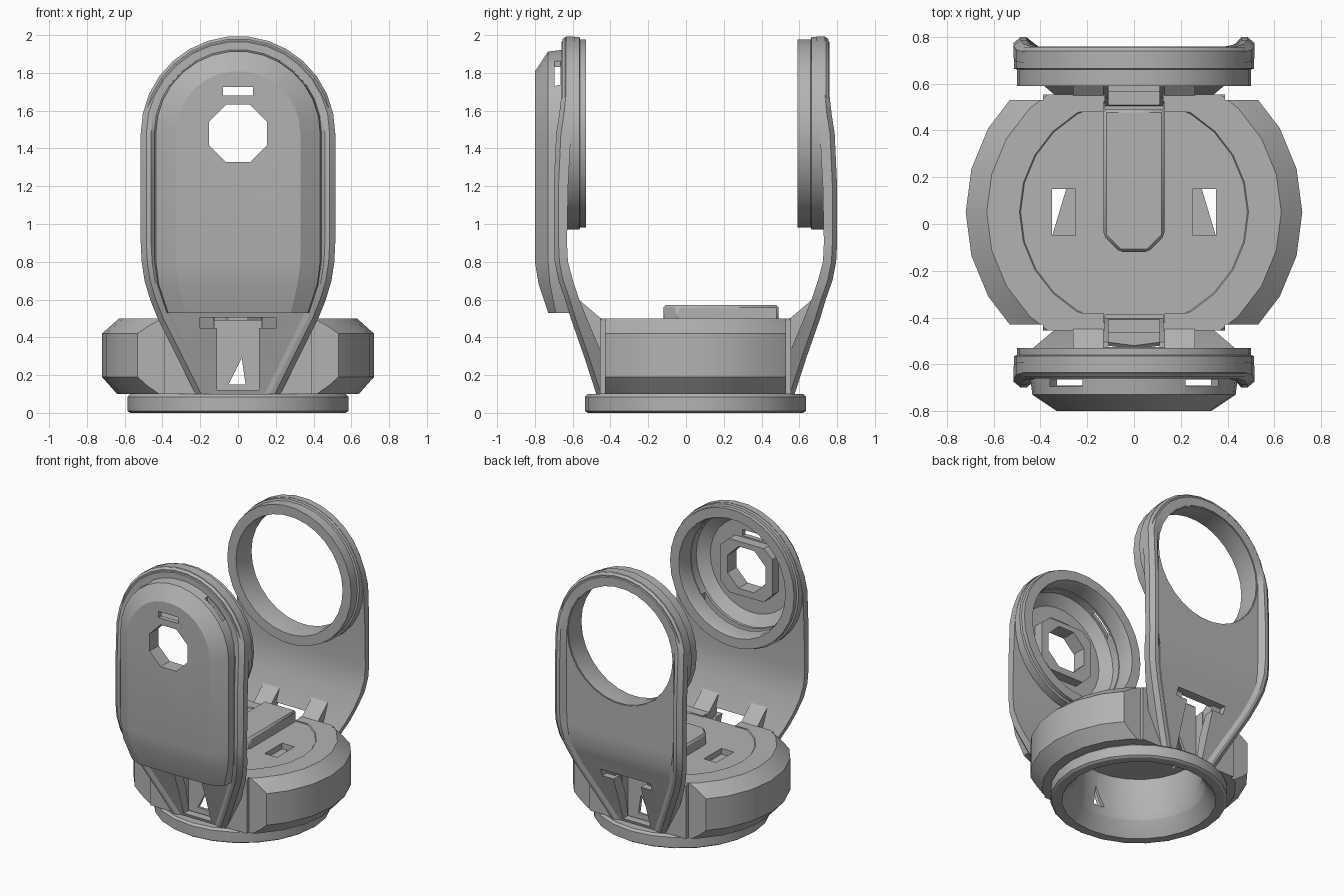
import bpy, bmesh, math
from mathutils import Vector

if "Cube" in bpy.data.objects:
    bpy.data.objects.remove(bpy.data.objects["Cube"])

MID = 0.05      # y of the plane midway between the two arms
HUB = 1.48      # height of the ring axis

grey = bpy.data.materials.new("plain grey")
grey.diffuse_color = (0.45, 0.45, 0.45, 1)
grey.use_nodes = True
grey.node_tree.nodes["Principled BSDF"].inputs["Base Color"].default_value = (0.45, 0.45, 0.45, 1)


def finish(name, bm):
    bmesh.ops.remove_doubles(bm, verts=bm.verts, dist=1e-5)
    bmesh.ops.recalc_face_normals(bm, faces=bm.faces)
    mesh = bpy.data.meshes.new(name)
    bm.to_mesh(mesh)
    bm.free()
    mesh.materials.append(grey)
    obj = bpy.data.objects.new(name, mesh)
    bpy.context.collection.objects.link(obj)
    return obj


def loft(name, sections, closed=False):
    """Bridge equal loops; open ends are capped in strips between mirrored points."""
    bm = bmesh.new()
    rows = [[bm.verts.new(p) for p in s] for s in sections]
    n = len(rows[0])
    pairs = list(zip(rows, rows[1:])) + ([(rows[-1], rows[0])] if closed else [])
    for a, b in pairs:
        for i in range(n):
            j = (i + 1) % n
            bm.faces.new((a[i], a[j], b[j], b[i]))
    if not closed:
        for row in (rows[0], rows[-1]):
            for i in range(n // 2 - 1):
                bm.faces.new((row[i], row[i + 1], row[n - 2 - i], row[n - 1 - i]))
    return finish(name, bm)


def lathe(name, profile, steps, place):
    """Spin a closed (radius, height) profile; place maps (a, b, height) to 3D."""
    turns = [math.tau * k / steps for k in range(steps)]
    return loft(name, [[place(r * math.cos(t), r * math.sin(t), h) for r, h in profile]
                       for t in turns], closed=True)


def prism(name, points, low, high, place):
    bm = bmesh.new()
    face = bm.faces.new([bm.verts.new(place(a, b, low)) for a, b in points])
    top = bmesh.ops.extrude_face_region(bm, geom=[face])["geom"]
    shift = Vector(place(0, 0, high)) - Vector(place(0, 0, low))
    bmesh.ops.translate(bm, vec=shift, verts=[v for v in top if isinstance(v, bmesh.types.BMVert)])
    return finish(name, bm)


def box(name, x, y, z):
    return prism(name, [(x[0], y[0]), (x[1], y[0]), (x[1], y[1]), (x[0], y[1])], *z, flat)


def cut(obj, *cutters):
    for c in cutters:
        c.hide_render = True
        m = obj.modifiers.new("cut", "BOOLEAN")
        m.operation, m.solver, m.object = "DIFFERENCE", "EXACT", c
        with bpy.context.temp_override(object=obj, active_object=obj, selected_objects=[obj]):
            bpy.ops.object.modifier_apply(modifier=m.name)
        bpy.data.objects.remove(c)


def flat(a, b, h):
    return (a, b, h)


def base(a, b, h):
    return (a, b + MID, h)


def hub(side):
    return lambda a, b, h: (a, MID + side * h, HUB + b)


def span(side, near, far):
    """Range in y between two distances from the middle plane."""
    return sorted((MID + side * near, MID + side * far))


def interp(table, z):
    if z <= table[0][0]:
        return table[0][1]
    for (z0, v0), (z1, v1) in zip(table, table[1:]):
        if z <= z1:
            return v0 + (v1 - v0) * (z - z0) / (z1 - z0)
    return table[-1][1]


def outline(radius, levels, depth, side):
    """Arch outline: tapered lower sides, round top, depth following height."""
    right = [(w, z) for z, w in levels]
    for k in range(8):
        t = math.radians(12 * k)
        right.append((radius * math.cos(t), HUB + radius * math.sin(t)))
    full = right + [(-x, z) for x, z in reversed(right)]
    return [(x, MID + side * interp(depth, z), z) for x, z in full]


# Base flange
lathe("base_flange", [(.44, .1), (.57, .1), (.585, .085), (.585, .01), (.57, 0), (.51, 0), (.47, .05)],
      24, base)

# Drum body with sunken top, open underside, flat front and back, and slots
body = lathe("drum_body", [(0, .492), (.485, .492), (.49, .5), (.63, .5), (.72, .42), (.72, .19), (.64, .1),
                           (.44, .1), (.42, .16), (.42, .4), (0, .4)], 24, base)
for s in (-1, 1):
    cut(body,
        box("end_cutter", (-1, 1), span(s, .505, 1), (-.1, .7)),
        *[box("side_cutter", sorted((k * .39, k)), span(s, .48, 1), (-.1, .7)) for k in (-1, 1)],
        box("recess_cutter", (-.125, .125), span(s, .44, 1), (-.1, .7)),
        prism("port_cutter", [(-.05, .15), (.04, .15), (.02, .29)], .35, .6,
              lambda a, b, h: (a, MID + s * h, b)),
        box("pocket_cutter", sorted((s * .25, s * .35)), (-.05, .15), (.45, .6)),
        prism("slot_cutter", [(.29, .15), (.35, .15), (.35, -.05)], .3, .6,
              lambda a, b, h: (s * a, b, h)))

# Raised pad on the drum
pad = prism("top_pad", [(-.13, .49), (-.13, -.05), (-.06, -.12), (.06, -.12), (.13, -.05), (.13, .49)],
            .48, .57, flat)
bev = pad.modifiers.new("bevel", "BEVEL")
bev.width, bev.segments = .012, 1

# Arms with raised side rails, rings and ribs, mirrored front to back
widths = [(.1, .225), (.3, .325), (.5, .425), (.6, .465), (.7, .495), (.8, .51), (.9, .515), (1.2, .515)]
outer = [(.1, .525), (.3, .59), (.5, .66), (.6, .69), (.7, .725), (.8, .745), (.9, .75), (1.4, .75), (1.65, .71)]
inner = [(.1, .455), (.2, .46), (.3, .49), (.5, .575), (.65, .635), (.8, .675), (.9, .68), (1.4, .67), (1.62, .64)]
panel = [(z, min(v - .015, .71)) for z, v in outer[:-1]] + [(1.65, .71)]
ridge = [(z, v - .025) for z, v in outer]


def narrowed(table, amount):
    return [(z, w - amount) for z, w in table]


for side, label, lip in ((-1, "front", .58), (1, "back", .54)):
    arm = loft(label + "_arm", [outline(.515, widths, inner, side),
                                outline(.515, widths, ridge, side),
                                outline(.485, narrowed(widths, .03), outer, side),
                                outline(.46, narrowed(widths, .055), outer, side),
                                outline(.43, narrowed(widths, .085), panel, side)])
    cut(arm,
        lathe("bore_cutter", [(0, .4), (.425, .4), (.425, 1), (0, 1)], 30, hub(side)),
        box("channel_cutter", (-.11, .11), span(side, .3, 1), (.12, .48)),
        box("notch_cutter", (-.2, .2), span(side, .3, 1), (.45, .505)))
    lathe(label + "_ring", [(.43, lip), (.5, lip), (.5, .61), (.513, .615), (.513, .69), (.5, .705),
                            (.42, .705), (.42, .61)], 30, hub(side))
    for x in (-.26, .13):
        prism(label + "_rib", [(.43, .3), (.43, .5), (.5, .5), (.63, .61), (.6, .5), (.51, .3)],
              x, x + .13, lambda a, b, h: (h, MID + side * a, b))

# Front cover: chamfered shell, hollow behind, open below, vented at the top
front = hub(-1)
rim = [(.53, .38), (.68, .43), (.8, .445)]
face = [(.53, .28), (.68, .315), (.8, .33)]
cover = loft("front_cover", [
    outline(.445, rim, [(.53, .63), (.8, .7)], -1),
    outline(.435, narrowed(rim, .01), [(.53, .74), (.68, .77), (.8, .78)], -1),
    outline(.33, face, [(.53, .78), (.68, .83), (.8, .85)], -1)])
octagon = [(.165 * math.cos(math.radians(45 * k + 22.5)), .165 * math.sin(math.radians(45 * k + 22.5)))
           for k in range(8)]
cut(cover,
    lathe("hollow_cutter", [(0, .4), (.415, .4), (.415, .76), (.34, .815), (0, .815)], 30, front),
    box("gap_cutter", (-.33, .33), span(-1, .55, .74), (.4, 1.4)),
    prism("lens_cutter", octagon, .5, 1, front),
    box("slit_cutter", (-.08, .08), (-.95, -.6), (1.68, 1.725)),
    *[box("vent_cutter", sorted((s * .22, s * .36)), span(-1, .715, .745), (1.6, 2)) for s in (-1, 1)])

# Boss around the lens opening
boss = prism("lens_boss", [(-.21, -.13), (-.14, -.2), (.14, -.2), (.21, -.13), (.21, .13),
                           (.14, .19), (-.14, .19), (-.21, .13)], .745, .83, front)
cut(boss, prism("lens_cutter", octagon, .5, 1, front))

# Shading
for obj in bpy.context.scene.objects:
    if obj.type == "MESH":
        bpy.ops.object.select_all(action="DESELECT")
        obj.select_set(True)
        bpy.context.view_layer.objects.active = obj
        bpy.ops.object.shade_smooth_by_angle(angle=math.radians(25))
